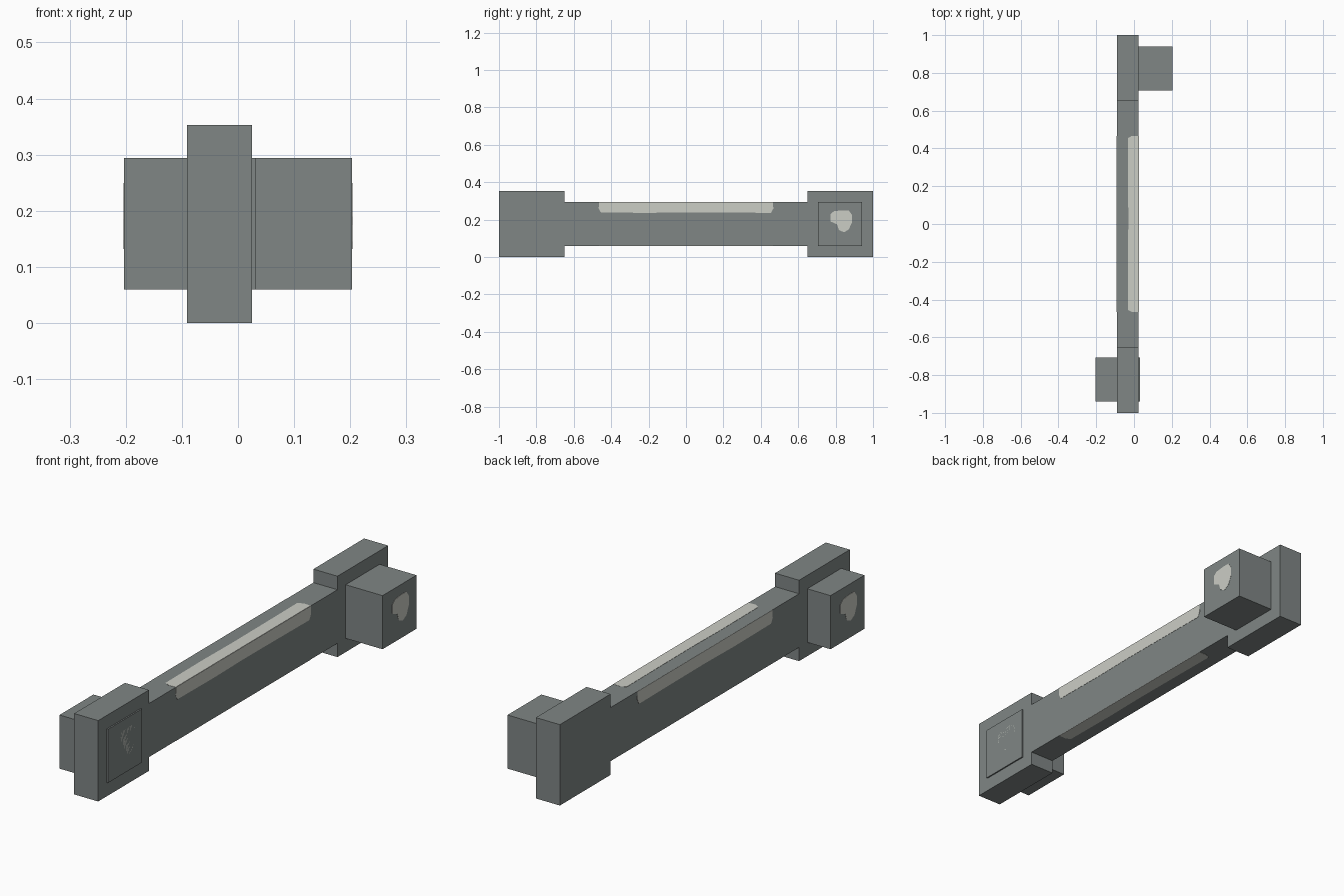
import bpy
import bmesh
from mathutils import Vector

cube = bpy.data.objects.get("Cube")
if cube:
    bpy.data.objects.remove(cube, do_unlink=True)


def make_material(name, rgb):
    mat = bpy.data.materials.new(name)
    mat.use_nodes = True
    color = (*rgb, 1)
    mat.diffuse_color = color
    mat.node_tree.nodes["Principled BSDF"].inputs["Base Color"].default_value = color
    return mat


GREY = make_material("slate grey", (0.215, 0.24, 0.235))
PALE = make_material("pale worn grey", (0.60, 0.61, 0.56))


def prism(name, outline, offset, mat):
    """Extrude a flat 3D outline along an offset into a closed solid."""
    bm = bmesh.new()
    base = bm.faces.new([bm.verts.new(p) for p in outline])
    top = bmesh.ops.extrude_face_region(bm, geom=[base], use_keep_orig=True)["geom"]
    moved = [g for g in top if isinstance(g, bmesh.types.BMVert)]
    bmesh.ops.translate(bm, verts=moved, vec=Vector(offset))
    bmesh.ops.recalc_face_normals(bm, faces=bm.faces)
    mesh = bpy.data.meshes.new(name)
    bm.to_mesh(mesh)
    bm.free()
    mesh.materials.append(mat)
    obj = bpy.data.objects.new(name, mesh)
    bpy.context.collection.objects.link(obj)
    return obj


LEFT, RIGHT = 0.025, -0.091       # the two side planes of the body
LOW, HIGH, TALL = 0.06, 0.294, 0.353
NECK = 0.65
THIN = 0.002

# Body: one bar with a taller block at each end
body = [(-1, 0), (-NECK, 0), (-NECK, LOW), (NECK, LOW), (NECK, 0), (1, 0),
        (1, TALL), (NECK, TALL), (NECK, HIGH), (-NECK, HIGH), (-NECK, TALL), (-1, TALL)]
prism("handle_body", [(RIGHT, y, z) for y, z in body], (LEFT - RIGHT, 0, 0), GREY)

# Pegs: a cube through each end, the front one pointing right, the back one left
SIZE = HIGH - LOW
for name, x, y in (("front_peg", -0.203, -0.824), ("back_peg", 0.203 - SIZE, 0.824)):
    a, b = y - SIZE / 2, y + SIZE / 2
    prism(name, [(x, a, LOW), (x, b, LOW), (x, b, HIGH), (x, a, HIGH)], (SIZE, 0, 0), GREY)

# Worn spots on the peg ends, thin plates of an uneven rounded shape
SPOT = [(-0.052, 0.04), (-0.034, 0.055), (0.01, 0.06), (0.045, 0.06), (0.062, 0.035),
        (0.062, -0.005), (0.046, -0.042), (0.02, -0.058), (-0.008, -0.045),
        (-0.018, -0.015), (-0.052, 0.0)]
for name, x, y, side in (("front_left_spot", 0.03, -0.815, 1),
                         ("back_spot", 0.203, 0.825, 1),
                         ("front_right_spot", -0.203, -0.825, -1)):
    prism(name, [(x - side * THIN / 2, y + side * u, 0.19 + v) for u, v in SPOT],
          (side * THIN, 0, 0), PALE)

# Worn strips along the bar edges: (position along bar, depth in from the edge)
STRIP = [(-0.465, 0), (-0.467, 0.035), (-0.455, 0.056), (-0.2, 0.058), (0, 0.055),
         (0.2, 0.056), (0.455, 0.058), (0.467, 0.035), (0.465, 0)]
for name, x, side in (("left_strip", LEFT, 1), ("right_strip", RIGHT, -1)):
    prism(name, [(x - side * THIN / 2, u, HIGH - d) for u, d in STRIP],
          (side * THIN, 0, 0), PALE)
for name, z, side in (("top_strip", HIGH, 1), ("bottom_strip", LOW, -1)):
    prism(name, [(LEFT - d, u, z - side * THIN / 2) for u, d in STRIP],
          (0, 0, side * THIN), PALE)
